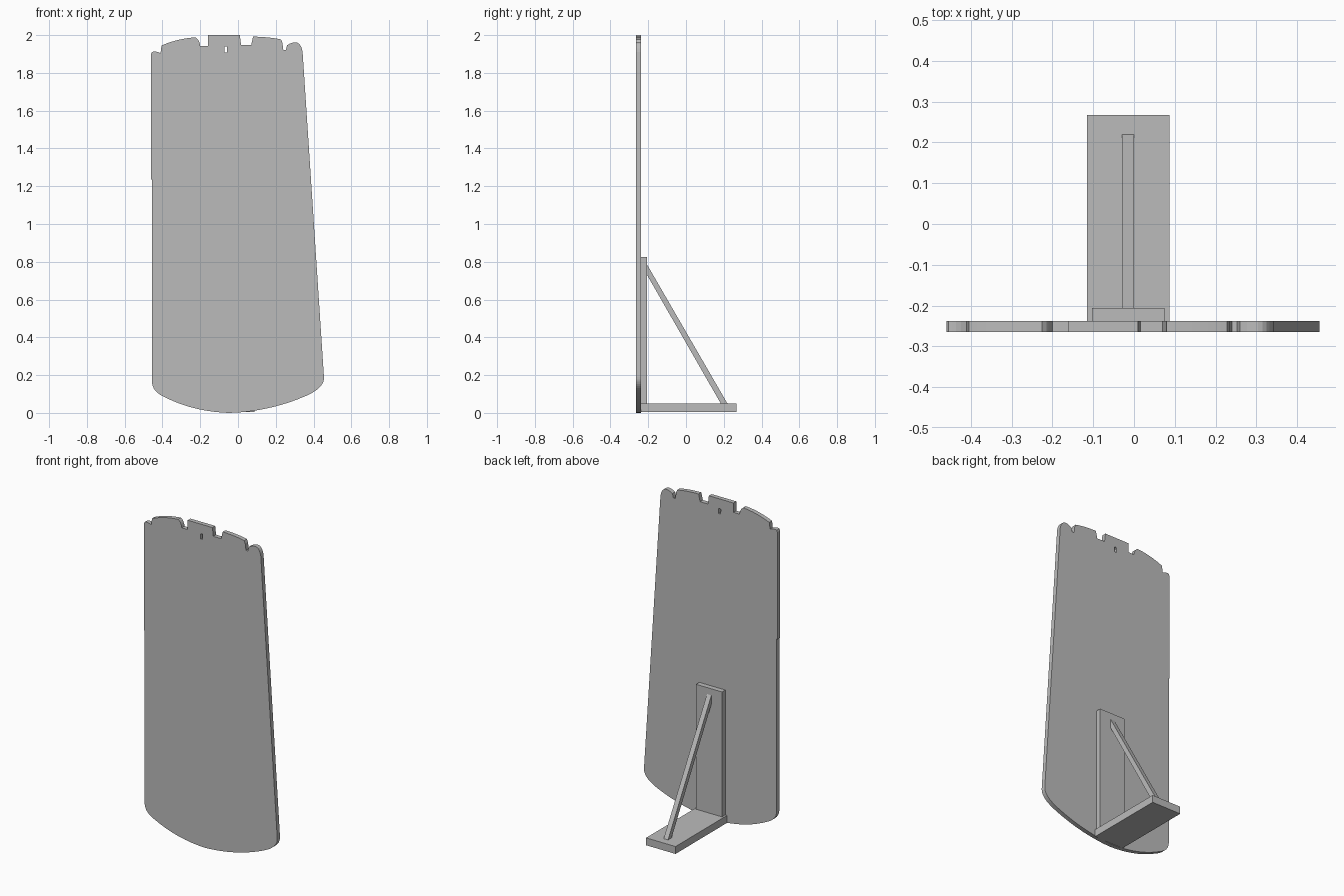
import bpy
import bmesh
from mathutils import Vector

cube = bpy.data.objects.get("Cube")
if cube:
    bpy.data.objects.remove(cube, do_unlink=True)

grey = bpy.data.materials.new("plain grey")
grey.use_nodes = True
colour = (0.5, 0.5, 0.5, 1)
grey.diffuse_color = colour
grey.node_tree.nodes["Principled BSDF"].inputs["Base Color"].default_value = colour


def extrude_profile(name, points, start, depth):
    """Fill a closed loop of 3D points and extrude it along the depth vector."""
    mesh = bpy.data.meshes.new(name)
    bm = bmesh.new()
    face = bm.faces.new([bm.verts.new(Vector(p) + Vector(start)) for p in points])
    ext = bmesh.ops.extrude_face_region(bm, geom=[face])
    moved = [g for g in ext["geom"] if isinstance(g, bmesh.types.BMVert)]
    bmesh.ops.translate(bm, verts=moved, vec=depth)
    bmesh.ops.recalc_face_normals(bm, faces=bm.faces)
    bm.to_mesh(mesh)
    bm.free()
    mesh.materials.append(grey)
    obj = bpy.data.objects.new(name, mesh)
    bpy.context.collection.objects.link(obj)
    return obj


def box(name, x, y, z):
    corners = [(x[0], 0, z[0]), (x[1], 0, z[0]), (x[1], 0, z[1]), (x[0], 0, z[1])]
    return extrude_profile(name, corners, (0, y[0], 0), (0, y[1] - y[0], 0))


def curve(a, control, b, steps=8):
    """Points along a quadratic arc from a to b."""
    a, control, b = Vector(a), Vector(control), Vector(b)
    pts = []
    for i in range(steps + 1):
        t = i / steps
        pts.append(tuple(a * (1 - t) ** 2 + control * 2 * t * (1 - t) + b * t * t))
    return pts


# Panel outline: notched top edge from left to right, then the curved bottom
outline = [(-0.46, 1.9)]
outline += curve((-0.455, 1.91), (-0.44, 1.918), (-0.41, 1.905), 4)
outline += curve((-0.405, 1.945), (-0.32, 1.982), (-0.225, 1.988))
outline += curve((-0.215, 1.98), (-0.203, 1.965), (-0.2, 1.942), 4)
outline += [(-0.16, 1.942), (-0.16, 2.0), (0.01, 2.0), (0.016, 1.947), (0.07, 1.947)]
outline += curve((0.08, 1.992), (0.17, 1.99), (0.228, 1.977))
outline += [(0.235, 1.96), (0.24, 1.92), (0.253, 1.92)]
outline += curve((0.26, 1.947), (0.33, 1.99), (0.342, 1.91))
outline += curve((0.455, 0.19), (0.458, 0.14), (0.385, 0.102))
outline += curve((0.36, 0.09), (0.19, 0.016), (0.0, 0.002))
outline += curve((-0.05, 0.0), (-0.22, 0.006), (-0.36, 0.07))
outline += curve((-0.38, 0.08), (-0.455, 0.11), (-0.455, 0.165))
outline += [(-0.455, 1.235), (-0.46, 1.235)]
panel = extrude_profile("panel", [(x, 0, z) for x, z in outline],
                        (0, -0.265, 0), (0, 0.027, 0))

# Small slot through the panel
slot = [(-0.073, 1.935), (-0.07, 1.908), (-0.058, 1.908), (-0.058, 1.94), (-0.066, 1.94)]
cutter = extrude_profile("slot_cutter", [(x, 0, z) for x, z in slot],
                         (0, -0.3, 0), (0, 0.1, 0))
cutter.hide_render = True
cutter.hide_viewport = True
cut = panel.modifiers.new("slot", "BOOLEAN")
cut.operation = "DIFFERENCE"
cut.solver = "EXACT"
cut.object = cutter

# Rear stand: foot, upright and diagonal brace
box("stand_foot", (-0.115, 0.087), (-0.238, 0.267), (0.004, 0.05))
box("stand_upright", (-0.103, 0.075), (-0.238, -0.206), (0.05, 0.825))
brace = [(-0.206, 0.785), (0.219, 0.05), (0.184, 0.05), (-0.206, 0.73)]
extrude_profile("stand_brace", [(0, y, z) for y, z in brace], (-0.03, 0, 0), (0.03, 0, 0))
